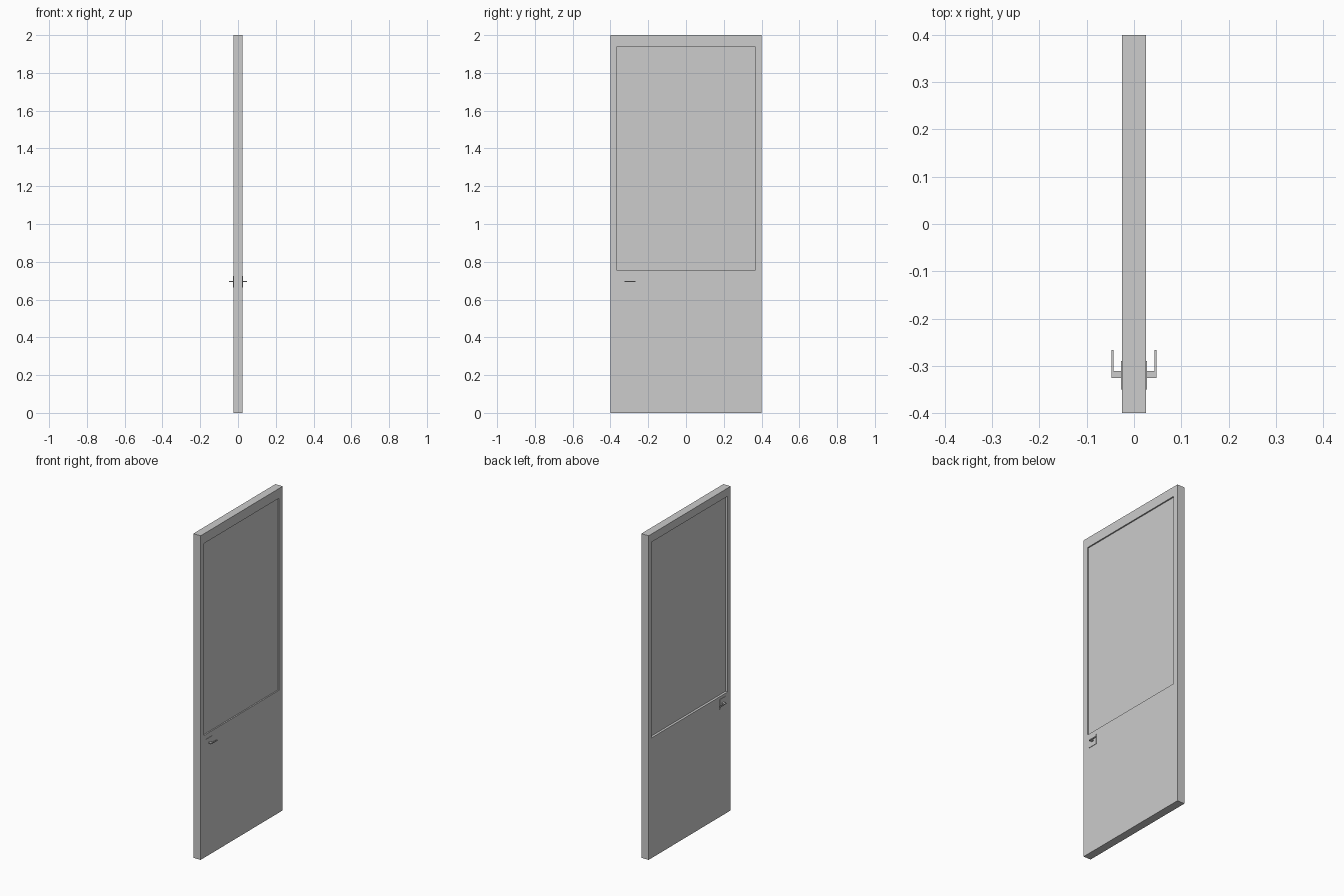
import bpy
import bmesh

cube = bpy.data.objects.get("Cube")
if cube:
    bpy.data.objects.remove(cube, do_unlink=True)

# One plain grey for the whole door
grey = bpy.data.materials.new("plain grey")
grey.use_nodes = True
colour = (0.604, 0.604, 0.604, 1)
grey.diffuse_color = colour
grey.node_tree.nodes["Principled BSDF"].inputs["Base Color"].default_value = colour


def box_bmesh(lo, hi):
    bm = bmesh.new()
    bmesh.ops.create_cube(bm, size=1)
    for v in bm.verts:
        v.co = [(a + b) / 2 + c * (b - a) for a, b, c in zip(lo, hi, v.co)]
    return bm


def add_object(name, bm):
    bmesh.ops.recalc_face_normals(bm, faces=bm.faces)
    mesh = bpy.data.meshes.new(name)
    bm.to_mesh(mesh)
    bm.free()
    mesh.materials.append(grey)
    obj = bpy.data.objects.new(name, mesh)
    bpy.context.collection.objects.link(obj)
    return obj


def recess(bm, side, half_width, bottom, top, depth):
    """Inset a rectangular panel in the broad face on one side, then sink it."""
    bm.faces.ensure_lookup_table()
    face = max(bm.faces, key=lambda f: side * f.normal.x * f.calc_area())
    bmesh.ops.inset_individual(bm, faces=[face], thickness=0.02)
    for v in face.verts:
        v.co.y = half_width if v.co.y > 0 else -half_width
        v.co.z = top if v.co.z > 1 else bottom
    rim = [(v.co.y, v.co.z) for v in face.verts]
    bmesh.ops.inset_individual(bm, faces=[face], thickness=0.001)
    for v in face.verts:
        v.co.y, v.co.z = min(rim, key=lambda p: abs(p[0] - v.co.y) + abs(p[1] - v.co.z))
        v.co.x -= side * depth


# Door leaf with a sunken window panel on each side
HALF = 0.025
leaf = box_bmesh((-HALF, -0.4, 0), (HALF, 0.4, 2))
recess(leaf, 1, 0.366, 0.755, 1.94, 0.008)
recess(leaf, -1, 0.37, 0.742, 1.95, 0.015)
add_object("door_leaf", leaf)

# Handles: square backplate, short stem and thin lever, mirrored across the leaf
HANDLE_Z = 0.695
PARTS = {
    "backplate": (HALF, 0.0275, -0.35, -0.29, 0.03),
    "stem": (0.0275, 0.043, -0.326, -0.311, 0.003),
    "lever": (0.043, 0.048, -0.326, -0.267, 0.003),
}
for label, side in (("left", 1), ("right", -1)):
    for part, (x0, x1, y0, y1, half_z) in PARTS.items():
        xs = sorted((side * x0, side * x1))
        bm = box_bmesh((xs[0], y0, HANDLE_Z - half_z), (xs[1], y1, HANDLE_Z + half_z))
        add_object(f"{label}_handle_{part}", bm)
